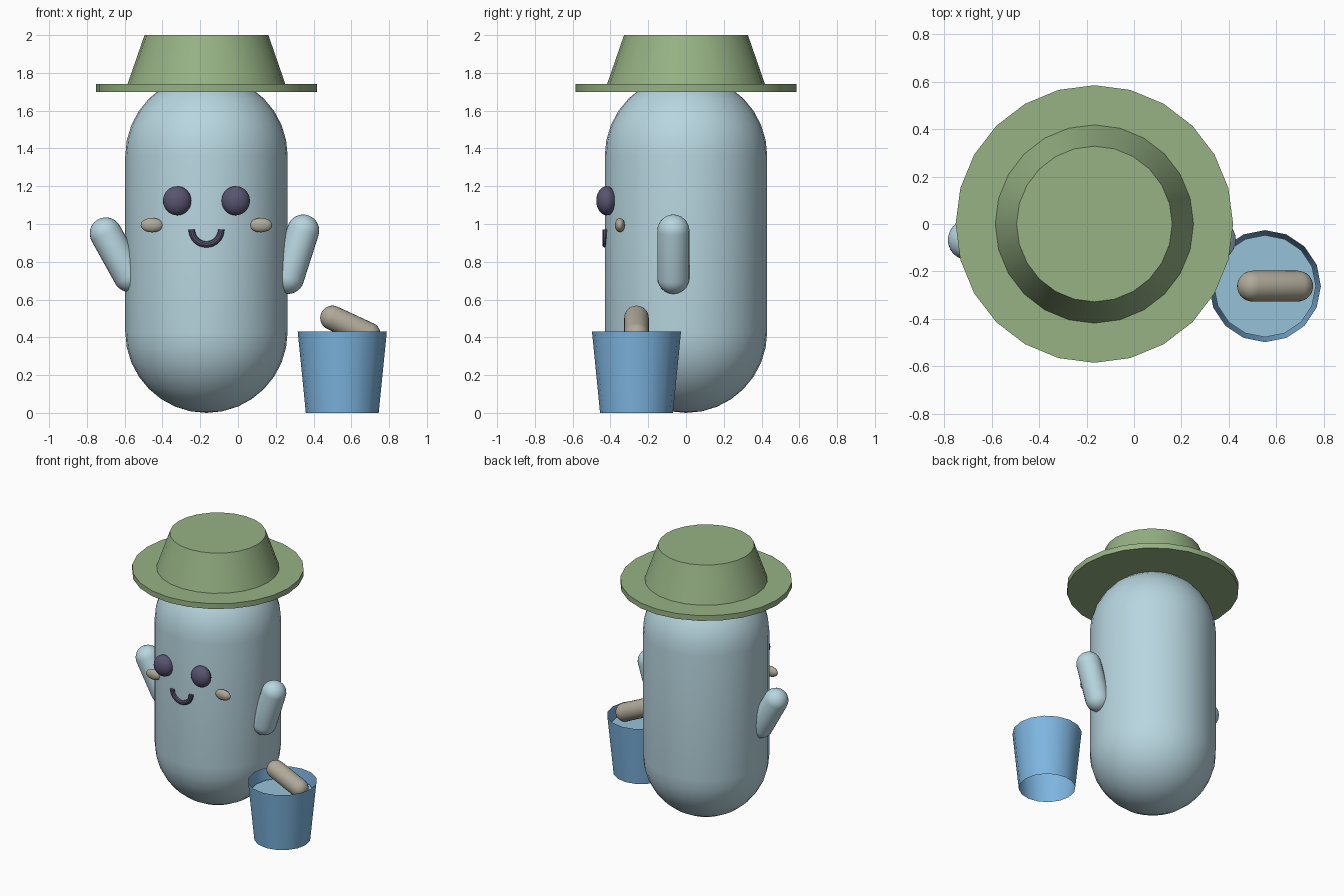
import bpy, bmesh
from math import sin, cos, pi, radians
from mathutils import Vector

cube = bpy.data.objects.get("Cube")
if cube:
    bpy.data.objects.remove(cube, do_unlink=True)


def material(name, rgb):
    """Flat colour from 0-255 sRGB values, stored as linear."""
    lin = [((c / 255 + 0.055) / 1.055) ** 2.4 for c in rgb]
    mat = bpy.data.materials.new(name)
    mat.use_nodes = True
    mat.diffuse_color = (*lin, 1)
    mat.node_tree.nodes["Principled BSDF"].inputs["Base Color"].default_value = (*lin, 1)
    return mat


PALE_BLUE = material("pale blue", (184, 214, 224))
GREEN = material("sage green", (150, 178, 132))
BLUE = material("bucket blue", (126, 181, 224))
WATER = material("water blue", (150, 194, 217))
DARK = material("dark violet", (88, 84, 112))
TAN = material("tan", (176, 170, 154))


def finish(name, bm, mat, loc=(0, 0, 0)):
    bmesh.ops.recalc_face_normals(bm, faces=bm.faces)
    mesh = bpy.data.meshes.new(name)
    bm.to_mesh(mesh)
    bm.free()
    mesh.materials.append(mat)
    obj = bpy.data.objects.new(name, mesh)
    obj.location = loc
    bpy.context.collection.objects.link(obj)
    bpy.ops.object.select_all(action="DESELECT")
    obj.select_set(True)
    bpy.context.view_layer.objects.active = obj
    bpy.ops.object.shade_smooth_by_angle(angle=radians(35))
    return obj


def lathe(name, profile, sides, mat, loc=(0, 0, 0)):
    """Revolve (radius, height) points around z; zero radius makes a pole."""
    bm = bmesh.new()
    rings = []
    for r, z in profile:
        count = sides if r > 1e-5 else 1
        rings.append([bm.verts.new((r * sin(2 * pi * i / sides), r * cos(2 * pi * i / sides), z))
                      for i in range(count)])
    for a, b in zip(rings, rings[1:]):
        for i in range(sides):
            j = (i + 1) % sides
            quad = [a[i % len(a)], a[j % len(a)], b[j % len(b)], b[i % len(b)]]
            bm.faces.new(list(dict.fromkeys(quad)))
    return finish(name, bm, mat, loc)


def capsule(name, start, end, r, mat, sides=24, steps=8):
    """Round-ended rod between two sphere centres."""
    start, end = Vector(start), Vector(end)
    axis = end - start
    arc = [i * pi / 2 / steps for i in range(steps + 1)]
    profile = [(r * sin(t), -r * cos(t)) for t in arc]
    profile += [(r * cos(t), axis.length + r * sin(t)) for t in arc]
    obj = lathe(name, profile, sides, mat, start)
    obj.rotation_euler = axis.to_track_quat("Z", "Y").to_euler()
    return obj


def ellipsoid(name, centre, radii, mat):
    bm = bmesh.new()
    bmesh.ops.create_uvsphere(bm, u_segments=24, v_segments=16, radius=1)
    bmesh.ops.scale(bm, vec=radii, verts=bm.verts)
    return finish(name, bm, mat, centre)


MID = -0.167  # body axis

# Body and raised arms
capsule("body", (MID, 0, 0.43), (MID, 0, 1.36), 0.43, PALE_BLUE, sides=32)
capsule("left_arm", (0.265, -0.067, 0.715), (0.345, -0.067, 0.965), 0.085, PALE_BLUE)
capsule("right_arm", (-0.575, -0.067, 0.725), (-0.70, -0.067, 0.95), 0.085, PALE_BLUE)

# Hat
lathe("hat_brim", [(0, 1.70), (0.585, 1.70), (0.585, 1.74), (0, 1.74)], 24, GREEN, (MID, 0, 0))
lathe("hat_crown", [(0.418, 1.74), (0.328, 2.0), (0, 2.0)], 24, GREEN, (MID, 0, 0))

# Face
for side, s in (("left", 1), ("right", -1)):
    ellipsoid(side + "_eye", (MID + s * 0.155, -0.42, 1.123), (0.075, 0.055, 0.077), DARK)
    ellipsoid(side + "_cheek", (MID + s * 0.288, -0.35, 0.994), (0.06, 0.026, 0.038), TAN)

# Smile: half ring with a round section
bm = bmesh.new()
rings = []
for i in range(17):
    a = pi + pi * i / 16
    ring = []
    for k in range(10):
        t = 2 * pi * k / 10
        d = 0.078 + 0.017 * cos(t)
        ring.append(bm.verts.new((d * cos(a), 0.017 * sin(t), d * sin(a))))
    rings.append(ring)
for a, b in zip(rings, rings[1:]):
    for k in range(10):
        bm.faces.new((a[k], a[k - 1], b[k - 1], b[k]))
bm.faces.new(rings[0])
bm.faces.new(rings[-1])
finish("smile", bm, DARK, (MID, -0.427, 0.97))

# Bucket: open shell with water and a stick floating in it
POS = (0.552, -0.262, 0)
lathe("bucket", [(0.193, 0), (0.236, 0.432)], 16, BLUE, POS)
lathe("water", [(0.215, 0.35), (0, 0.35)], 16, WATER, POS)
capsule("stick", (0.69, -0.262, 0.415), (0.50, -0.262, 0.503), 0.065, TAN)
